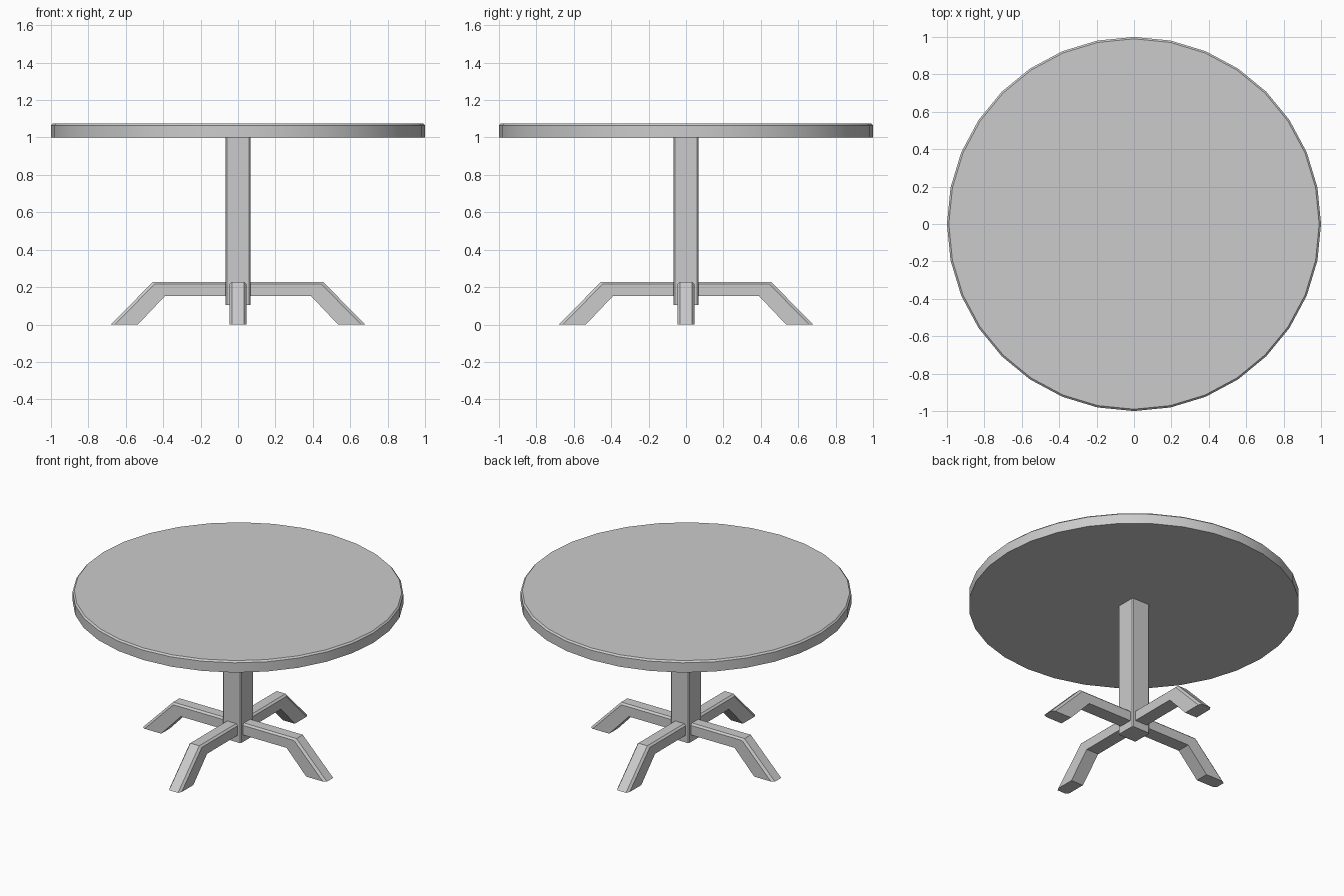
import bpy, bmesh, math
from mathutils import Matrix

if "Cube" in bpy.data.objects:
    bpy.data.objects.remove(bpy.data.objects["Cube"])


def loft(name, rings):
    """Skin a row of equal-length rings and cap both ends."""
    bm = bmesh.new()
    vs = [[bm.verts.new(p) for p in ring] for ring in rings]
    n = len(vs[0])
    for a, b in zip(vs, vs[1:]):
        for i in range(n):
            j = (i + 1) % n
            bm.faces.new((a[i], a[j], b[j], b[i]))
    bm.faces.new(vs[0])
    bm.faces.new(vs[-1])
    bmesh.ops.recalc_face_normals(bm, faces=bm.faces)
    mesh = bpy.data.meshes.new(name)
    bm.to_mesh(mesh)
    bm.free()
    obj = bpy.data.objects.new(name, mesh)
    bpy.context.collection.objects.link(obj)
    return obj


# Round top: 32 sides, small chamfer on the upper rim
def circle(r, z, n=32):
    return [(r * math.cos(2 * math.pi * i / n), r * math.sin(2 * math.pi * i / n), z)
            for i in range(n)]


top = loft("table_top", [circle(1, 1.0), circle(1, 1.065), circle(0.99, 1.075)])
bpy.context.view_layer.objects.active = top
top.select_set(True)
bpy.ops.object.shade_smooth_by_angle(angle=math.radians(30))

# Square column with chamfered upright edges
h, c = 0.067, 0.007
section = [(h, c - h), (h, h - c), (h - c, h), (c - h, h),
           (-h, h - c), (-h, c - h), (c - h, -h), (h - c, -h)]
loft("column", [[(x, y, z) for x, y in section] for z in (0.105, 1.0)])

# Four bent legs: (upper x, z), (lower x, z) at each station
stations = [((0.03, 0.228), (0.03, 0.153)),
            ((0.455, 0.228), (0.39, 0.153)),
            ((0.68, 0.0), (0.535, 0.0))]
w, ch, t = 0.045, 0.012, 0.15


def leg_ring(up, low):
    edge = [u + (l - u) * t for u, l in zip(up, low)]
    half = [(low, w), (edge, w), (up, w - ch)]
    return ([(p[0], y, p[1]) for p, y in half] +
            [(p[0], -y, p[1]) for p, y in reversed(half)])


for i, side in enumerate(("right", "back", "left", "front")):
    leg = loft(side + "_leg", [leg_ring(*s) for s in stations])
    leg.data.transform(Matrix.Rotation(i * math.pi / 2, 4, 'Z'))
